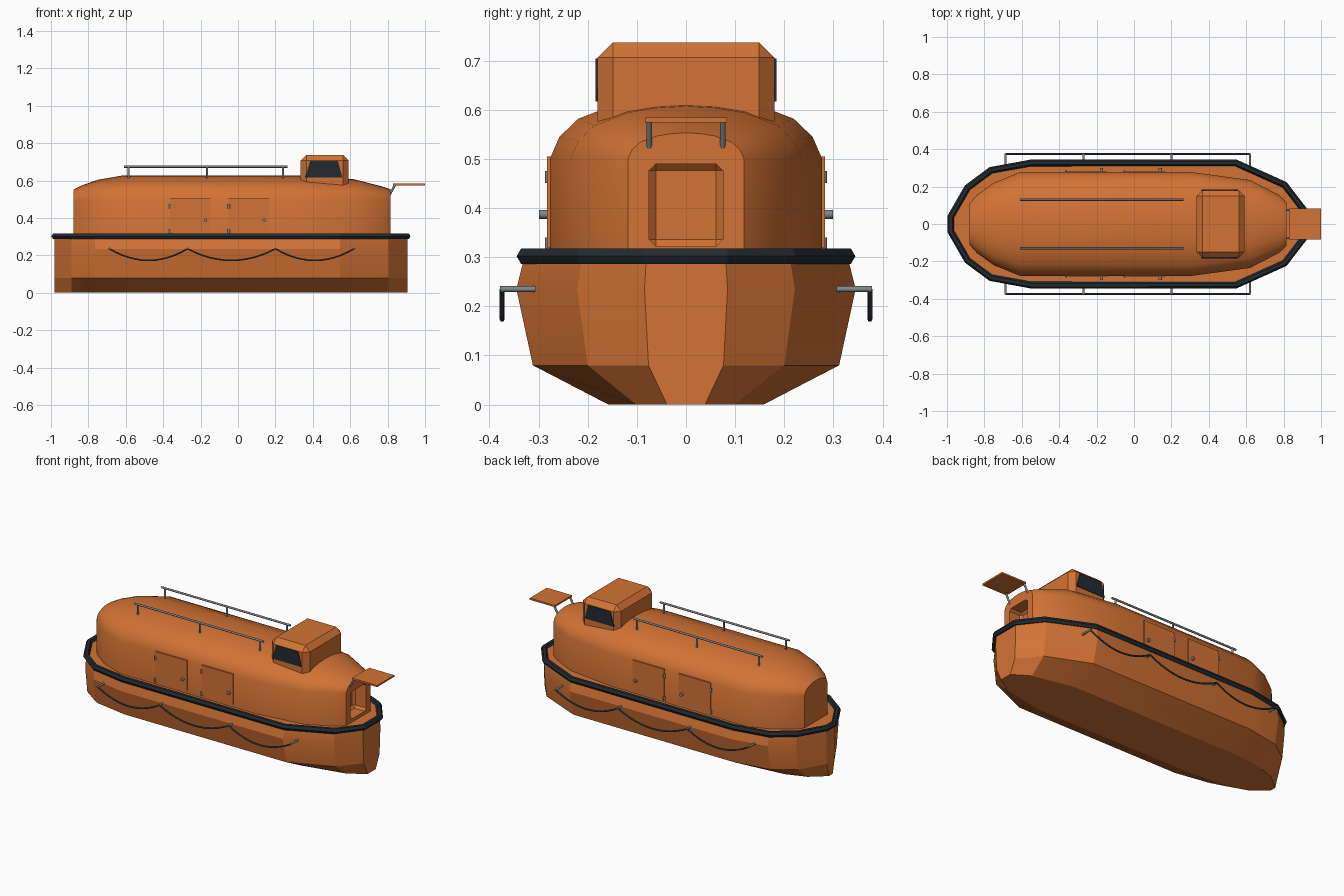
import bpy, bmesh, math
from mathutils import Vector

if "Cube" in bpy.data.objects:
    bpy.data.objects.remove(bpy.data.objects["Cube"])


def material(name, color):
    m = bpy.data.materials.new(name)
    m.diffuse_color = (*color, 1)
    m.use_nodes = True
    m.node_tree.nodes["Principled BSDF"].inputs["Base Color"].default_value = m.diffuse_color
    return m


ORANGE = material("orange", (0.65, 0.17, 0.035))
DARK = material("dark_rubber", (0.016, 0.024, 0.03))
STEEL = material("steel", (0.22, 0.24, 0.25))
ROPE = material("rope", (0.06, 0.07, 0.075))


def finish(name, bm, mat, smooth=None):
    bmesh.ops.recalc_face_normals(bm, faces=bm.faces)
    me = bpy.data.meshes.new(name)
    bm.to_mesh(me)
    bm.free()
    ob = bpy.data.objects.new(name, me)
    bpy.context.collection.objects.link(ob)
    me.materials.append(mat)
    if smooth:
        bpy.ops.object.select_all(action='DESELECT')
        bpy.context.view_layer.objects.active = ob
        ob.select_set(True)
        bpy.ops.object.shade_smooth_by_angle(angle=math.radians(smooth))
    return ob


def loft(name, sections, mat, smooth=None):
    bm = bmesh.new()
    rings = [[bm.verts.new(p) for p in s] for s in sections]
    n = len(rings[0])
    for a, b in zip(rings, rings[1:]):
        for i in range(n):
            j = (i + 1) % n
            bm.faces.new((a[i], a[j], b[j], b[i]))
    bm.faces.new(rings[0])
    bm.faces.new(rings[-1])
    return finish(name, bm, mat, smooth)


def box(name, lo, hi, mat, bevel=0):
    bm = bmesh.new()
    bmesh.ops.create_cube(bm, size=1)
    for v in bm.verts:
        v.co = [(lo[k] + hi[k]) / 2 + v.co[k] * (hi[k] - lo[k]) for k in range(3)]
    if bevel:
        bmesh.ops.bevel(bm, geom=bm.edges[:], offset=bevel, segments=1, affect='EDGES')
    return finish(name, bm, mat)


def rod(name, a, b, r, mat, sides=10):
    a, b = Vector(a), Vector(b)
    bm = bmesh.new()
    bmesh.ops.create_cone(bm, cap_ends=True, segments=sides, radius1=r, radius2=r,
                          depth=(b - a).length)
    q = (b - a).to_track_quat('Z', 'Y')
    for v in bm.verts:
        v.co = q @ v.co + (a + b) / 2
    return finish(name, bm, mat, 40)


def tube(name, pts, r, mat, cyclic=False, res=1):
    cu = bpy.data.curves.new(name, 'CURVE')
    cu.dimensions = '3D'
    cu.bevel_depth = r
    cu.bevel_resolution = res
    cu.use_fill_caps = True
    sp = cu.splines.new('POLY')
    sp.points.add(len(pts) - 1)
    for p, c in zip(sp.points, pts):
        p.co = (*c, 1)
    sp.use_cyclic_u = cyclic
    sp.use_smooth = False
    ob = bpy.data.objects.new(name, cu)
    bpy.context.collection.objects.link(ob)
    cu.materials.append(mat)
    return ob


# Hull: stations (x, half width), each with a chined section
HULL = [(-0.98, 0.04), (-0.89, 0.2), (-0.765, 0.295), (-0.55, 0.335),
        (0.545, 0.335), (0.805, 0.215), (0.905, 0.082)]
CHINE = [(0.47, 0), (0.93, 0.08), (1.03, 0.235), (0.98, 0.302)]
loft("hull", [[(x, w * f, z) for f, z in CHINE] +
              [(x, -w * f, z) for f, z in reversed(CHINE)] for x, w in HULL], ORANGE, 20)

# Rubber fender around the deck edge
side = [(x, w * 0.975, 0.302) for x, w in HULL]
tube("fender", side + [(x, -y, z) for x, y, z in reversed(side)], 0.018, DARK, True)

# Cabin: stations (x, half width, roof peak)
CABIN = [(-0.88, 0.11, 0.552), (-0.84, 0.155, 0.572), (-0.75, 0.22, 0.604),
         (-0.61, 0.277, 0.628), (0.31, 0.277, 0.628), (0.62, 0.235, 0.607),
         (0.775, 0.155, 0.567), (0.815, 0.118, 0.553)]
ROOF = [(1, 0), (0.93, 0.35), (0.79, 0.64), (0.5, 0.88), (0.25, 0.97)]


def cabin_section(x, w, top):
    half = [(w, 0.29)] + [(w * f, 0.5 + (top - 0.5) * g) for f, g in ROOF]
    return ([(x, y, z) for y, z in half] + [(x, 0, top)] +
            [(x, -y, z) for y, z in reversed(half)])


cabin = loft("cabin", [cabin_section(*s) for s in CABIN], ORANGE, 30)

# Bow doorway recess
cutter = box("doorway_cutter", (0.73, -0.075, 0.322), (0.9, 0.075, 0.49), ORANGE, 0.014)
cutter.hide_render = True
mod = cabin.modifiers.new("doorway", 'BOOLEAN')
mod.operation = 'DIFFERENCE'
mod.solver = 'EXACT'
mod.object = cutter
while cabin.modifiers[0] != mod:
    cabin.modifiers.move(len(cabin.modifiers) - 1, 0)
bpy.context.view_layer.objects.active = cabin
bpy.ops.object.modifier_apply(modifier=mod.name)
bpy.data.objects.remove(cutter)

# Raised bow hatch on two arms
box("bow_hatch", (0.83, -0.083, 0.574), (1.0, 0.083, 0.584), ORANGE)

# Steering house
box("steering_house", (0.335, -0.18, 0.53), (0.592, 0.18, 0.737), ORANGE, 0.031)

for s, tag in ((-1, "front"), (1, "back")):
    rod(f"hatch_arm_{tag}", (0.808, s * 0.075, 0.52), (0.84, s * 0.075, 0.577), 0.006, STEEL)

    # Side window
    win = [(0.36, 0.617), (0.557, 0.617), (0.535, 0.704), (0.385, 0.704)]
    loft(f"window_{tag}", [[(x, s * y, z) for x, z in win] for y in (0.175, 0.184)], DARK)

    # Roof rail with posts
    rod(f"roof_rail_{tag}", (-0.61, s * 0.13, 0.674), (0.265, s * 0.13, 0.674), 0.006, STEEL)
    for i, x in enumerate((-0.585, -0.165, 0.24)):
        rod(f"rail_post_{tag}_{i}", (x, s * 0.13, 0.6), (x, s * 0.13, 0.674), 0.006, STEEL)

    # Side doors with hinges and knob
    for i, x in enumerate((-0.363, -0.05)):
        y0, y1 = sorted((s * 0.27, s * 0.283))
        box(f"side_door_{tag}_{i}", (x, y0, 0.32), (x + 0.215, y1, 0.505), ORANGE)
        for j, z in enumerate((0.328, 0.463)):
            rod(f"hinge_{tag}_{i}_{j}", (x, s * 0.28, z - 0.012), (x, s * 0.28, z + 0.012),
                0.007, STEEL)
        rod(f"door_knob_{tag}_{i}", (x + 0.19, s * 0.275, 0.387),
            (x + 0.19, s * 0.299, 0.387), 0.009, STEEL)

    # Grab rope hung in scallops from pegs
    pegs = [-0.687, -0.27, 0.2, 0.62]
    pts = [(pegs[0], s * 0.374, 0.235)]
    for a, b in zip(pegs, pegs[1:]):
        for k in range(1, 13):
            t = k / 12
            pts.append((a + (b - a) * t, s * 0.374, 0.235 - 0.062 * 4 * t * (1 - t)))
    tube(f"grab_rope_{tag}", pts, 0.005, ROPE)
    for i, x in enumerate(pegs):
        rod(f"rope_peg_{tag}_{i}", (x, s * 0.305, 0.235), (x, s * 0.378, 0.235), 0.006, STEEL)
